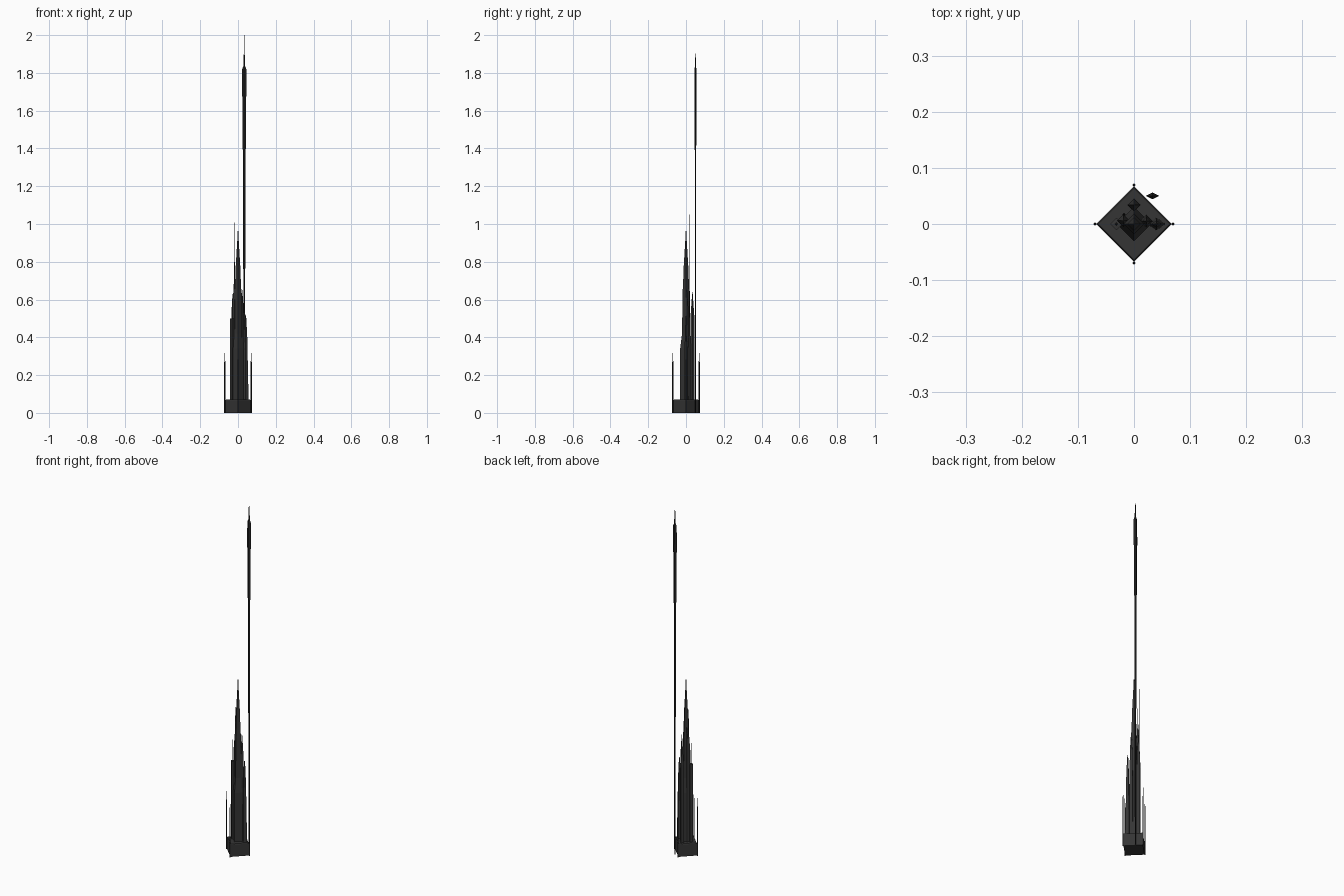
import bpy, bmesh, math

if "Cube" in bpy.data.objects:
    bpy.data.objects.remove(bpy.data.objects["Cube"])


def material(name, v):
    m = bpy.data.materials.new(name)
    m.diffuse_color = (v, v, v, 1)
    m.use_nodes = True
    m.node_tree.nodes["Principled BSDF"].inputs["Base Color"].default_value = m.diffuse_color
    return m


STONE = material("dark grey stone", 0.036)
DARK = material("charcoal metal", 0.016)


def spire(name, x, y, profile, mat, flat=1.0):
    """Closed diamond-section tower; profile is (height, radius) pairs."""
    bm = bmesh.new()
    rings = []
    for z, r in profile:
        rings.append([bm.verts.new((x + r * math.cos(k * math.pi / 2),
                                    y + flat * r * math.sin(k * math.pi / 2), z))
                      for k in range(4)])
    for a, b in zip(rings, rings[1:]):
        for k in range(4):
            bm.faces.new((a[k], a[(k + 1) % 4], b[(k + 1) % 4], b[k]))
    bm.faces.new(rings[0][::-1])
    bm.faces.new(rings[-1])
    bmesh.ops.recalc_face_normals(bm, faces=bm.faces)
    me = bpy.data.meshes.new(name)
    bm.to_mesh(me)
    bm.free()
    me.materials.append(mat)
    ob = bpy.data.objects.new(name, me)
    bpy.context.collection.objects.link(ob)
    return ob


# Diamond podium
spire("podium", 0, 0, [(0, .067), (.066, .067), (.07, .064)], STONE)

# Corner posts with needle tips
for i in range(4):
    a = i * math.pi / 2
    spire("corner_post", .0695 * math.cos(a), .0695 * math.sin(a),
          [(0, .0035), (.27, .0035), (.275, .0015), (.32, .0006)], DARK)

# Main stepped spire
spire("main_spire", 0, 0,
      [(.07, .031), (.34, .031), (.42, .021), (.64, .018), (.72, .014),
       (.78, .012), (.86, .007), (.91, .004), (.97, .001)], STONE)

# Side towers clustered round the spire
spire("left_tower", -.031, 0, [(.07, .011), (.5, .011), (.501, .003), (.63, .001)], STONE)
spire("back_tower", 0, .034, [(.07, .012), (.5, .011), (.57, .006), (.64, .001)], STONE)
spire("right_tower", .04, 0, [(.07, .016), (.26, .012), (.40, .009), (.5, .004), (.52, .001)], STONE, .7)
spire("left_shoulder", -.019, .006, [(.07, .012), (.58, .011), (.66, .004), (.80, .001)], STONE)
spire("right_shoulder", .022, .005, [(.07, .012), (.40, .011), (.55, .008), (.65, .001)], STONE)

# Antenna needle
spire("antenna", -.018, .017, [(.07, .003), (.64, .003), (.70, .0015), (1.05, .0007)], DARK)

# Tall flattened signal tower behind the podium
spire("signal_tower", .033, .05,
      [(0, .004), (.76, .005), (.78, .0065), (1.39, .007), (1.40, .0085), (1.67, .009),
       (1.68, .012), (1.82, .011), (1.835, .005), (1.9, .0025), (1.91, .001), (2.0, .0007)],
      DARK, .5)
